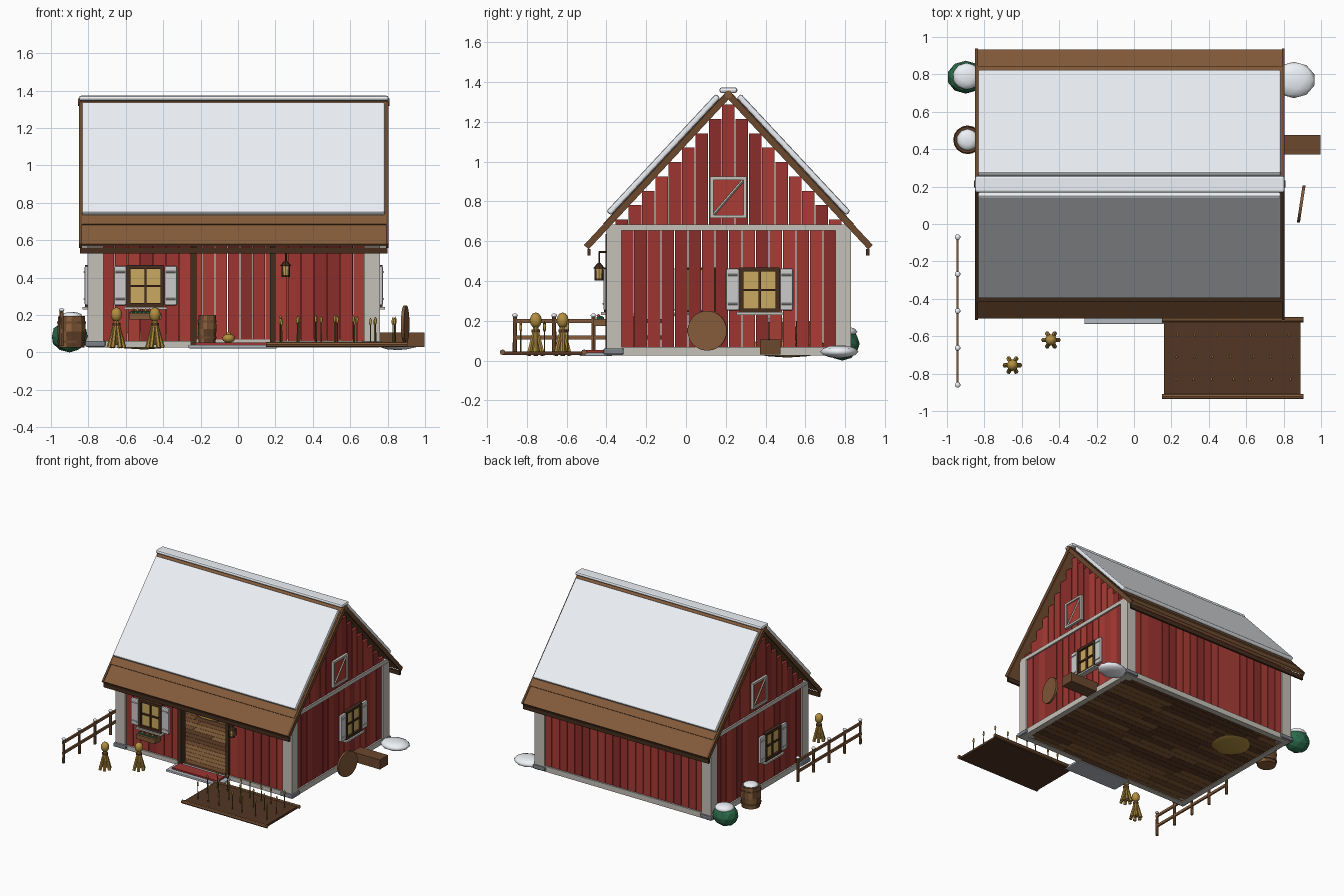
import bpy, bmesh, math, random
from mathutils import Matrix, Vector

if "Cube" in bpy.data.objects:
    bpy.data.objects.remove(bpy.data.objects["Cube"])

random.seed(4)
RED = [(.40, .045, .035), (.34, .036, .03), (.26, .027, .024)]
BROWN, DARK, MID = (.23, .105, .042), (.06, .026, .012), (.15, .065, .027)
WOOD = [(.25, .12, .045), (.17, .075, .03), (.11, .048, .02)]
CREAM, SNOW, STONE = (.56, .53, .48), (.85, .88, .92), (.2, .22, .25)
GOLD, GLASS, GREEN = (.45, .27, .05), (.6, .4, .12), (.025, .15, .07)
mats = {}


def mat(c):
    if c not in mats:
        m = bpy.data.materials.new("paint_%d" % len(mats))
        m.diffuse_color = (*c, 1)
        m.use_nodes = True
        m.node_tree.nodes["Principled BSDF"].inputs["Base Color"].default_value = m.diffuse_color
        mats[c] = m
    return mats[c]


def finish(name, bm, cols, bevel=0, smooth=False):
    bmesh.ops.recalc_face_normals(bm, faces=bm.faces)
    me = bpy.data.meshes.new(name)
    for f in bm.faces:
        f.smooth = smooth
    bm.to_mesh(me)
    bm.free()
    for c in cols:
        me.materials.append(mat(c))
    ob = bpy.data.objects.new(name, me)
    bpy.context.collection.objects.link(ob)
    if bevel:
        b = ob.modifiers.new("bevel", 'BEVEL')
        b.width, b.segments = bevel, 2
    return ob


def boxes(name, specs, col, M=Matrix(), bevel=0):
    """Boxes from (x0,x1,y0,y1,z0,z1); several colours are spread at random."""
    cols = col if isinstance(col, list) else [col]
    bm = bmesh.new()
    for x0, x1, y0, y1, z0, z1 in specs:
        T = M @ Matrix.Translation(((x0+x1)/2, (y0+y1)/2, (z0+z1)/2)) @ Matrix.Diagonal((x1-x0, y1-y0, z1-z0, 1))
        vs = bmesh.ops.create_cube(bm, size=1, matrix=T)['verts']
        k = random.randrange(len(cols))
        for f in {f for v in vs for f in v.link_faces}:
            f.material_index = k
    return finish(name, bm, cols, bevel)


def rods(name, specs, col, n=8, M=Matrix(), smooth=False):
    """Tapered cylinders from (start, end, r0, r1); several colours alternate by face."""
    cols = col if isinstance(col, list) else [col]
    bm = bmesh.new()
    for a, b, r0, r1 in specs:
        a, b = Vector(a), Vector(b)
        T = M @ Matrix.Translation((a+b)/2) @ (b-a).to_track_quat('Z', 'Y').to_matrix().to_4x4()
        bmesh.ops.create_cone(bm, cap_ends=True, segments=n, radius1=r0, radius2=r1, depth=(b-a).length, matrix=T)
    for i, f in enumerate(bm.faces):
        f.material_index = i % len(cols)
    return finish(name, bm, cols, 0, smooth)


def balls(name, specs, col, sub=2, smooth=True):
    bm = bmesh.new()
    for c, r in specs:
        bmesh.ops.create_icosphere(bm, subdivisions=sub, radius=1,
                                   matrix=Matrix.Translation(c) @ Matrix.Diagonal((*r, 1)))
    return finish(name, bm, [col], 0, smooth)


# House limits
XL, XR, YF, YB = -.79, .745, -.385, .815
YC, RZ, EAVE = .213, 1.35, .66
W, GAP, TH = .067, .004, .022


def span(a, b):
    n = round((b-a)/W)
    return [(a+(b-a)*i/n+GAP/2, a+(b-a)*(i+1)/n-GAP/2) for i in range(n)]


# Walls of vertical boards
boxes("back_wall", [(a, b, YB-TH, YB, .03, EAVE) for a, b in span(-.73, .685)], RED)
boxes("front_wall", [(a, b, YF, YF+TH, .03, EAVE) for p in ((-.73, -.245), (.195, .685))
                     for a, b in span(*p)], RED)
for side, x in (("left", XL), ("right", XR-TH)):
    boxes(side + "_wall", [(x, x+TH, a, b, .03, EAVE) for a, b in span(-.33, .756)], RED)
    gable = []
    for a, b in span(YC-.57, YC+.57):
        d = max(abs(a-YC), abs(b-YC))
        gable.append((x, x+TH, a, b, EAVE, max(EAVE+.02, RZ-.03-1.075*d)))
    boxes(side + "_gable", gable, RED)

# Cream corner posts, sills and top plates, with stone footings
xs, ys = ((-.805, -.72), (.675, .76)), ((-.40, -.325), (.752, .83))
boxes("corner_posts", [(*x, *y, .03, .655) for x in xs for y in ys], CREAM)
boxes("footings", [(x[0]-.012, x[1]+.012, y[0]-.015, y[1]+.012, .03, .062) for x in xs for y in ys], STONE, bevel=.008)
trim = []
for z0, z1 in ((.025, .068), (.653, .683)):
    trim += [(x0, x1, -.40, .83, z0, z1) for x0, x1 in ((XL-.012, XL+.03), (XR-.03, XR+.012))]
    trim.append((XL, XR, .785, .827, z0, z1))
trim += [(XL, -.25, YF-.012, YF+.03, .025, .06), (.2, XR, YF-.012, YF+.03, .025, .06),
         (XL, XR, YF-.012, YF+.03, .63, .67)]
boxes("wall_trim", trim, CREAM)

# Floor planks running along x with staggered joints
planks, n = [], 22
for i in range(n):
    y0, y1 = [-.37+1.17*k/n for k in (i, i+1)]
    cuts = [XL+.02, random.uniform(-.6, -.2), random.uniform(.0, .5), XR-.02]
    planks += [(a+.001, b-.001, y0+.001, y1-.001, .03, .05) for a, b in zip(cuts, cuts[1:])]
boxes("floor", planks, WOOD)

# Doorway frame, step and mat
boxes("door_frame", [(-.255, -.222, -.405, -.35, .04, .63), (.172, .2, -.405, -.35, .04, .63),
                     (-.255, .2, -.405, -.35, .59, .635)], DARK)
boxes("door_step", [(-.265, .21, -.535, -.37, .022, .04)], (.45, .48, .53), bevel=.005)
boxes("door_mat", [(-.23, .17, -.505, -.41, .04, .052)], RED[1])

# Roof: two plank layers, barge boards and snow on each slope
for s, side in ((-1, "front"), (1, "back")):
    c, sn = .682, .731
    M = Matrix(((1, 0, 0, 0), (0, s*c, s*sn, YC), (0, -sn, c, RZ), (0, 0, 0, 1)))
    boxes(side + "_roof", [(-.845, .80, 0, 1.055, -.02, 0), (-.835, .79, .02, .915, 0, .009)], BROWN, M)
    boxes(side + "_barge_boards", [(-.85, -.835, 0, 1.058, -.026, .006), (.79, .805, 0, 1.058, -.026, .006)], MID, M)
    boxes(side + "_roof_snow", [(-.835, .785, .05, .857, .009, .04)], SNOW, M, bevel=.01)
    y = YC+s*.70
    boxes(side + "_eave_rail", [(-.845, .80, y-.008, y+.008, .528, .56)], DARK)
rods("ridge_beam", [((-.855, YC, 1.338), (.81, YC, 1.338), .02, .02)], BROWN, 10)
boxes("ridge_snow", [(-.85, .805, .168, .258, 1.345, 1.373)], SNOW, bevel=.012)


# Windows with shutters, built facing -y and turned onto each wall
def window(name, loc, turn):
    M = Matrix.Translation(loc) @ Matrix.Rotation(turn, 4, 'Z')
    boxes(name + "_glass", [(-.088, .088, -.012, 0, -.1, .1)], GLASS, M)
    boxes(name + "_frame", [(-.1, -.08, -.028, 0, -.11, .11), (.08, .1, -.028, 0, -.11, .11),
                            (-.1, .1, -.028, 0, .092, .112), (-.1, .1, -.028, 0, -.112, -.092),
                            (-.006, .006, -.022, 0, -.1, .1), (-.09, .09, -.022, 0, -.006, .006)], DARK, M)
    boxes(name + "_sill", [(-.115, .115, -.042, 0, -.125, -.112)], CREAM, M)
    for s in (-1, 1):
        a, b = sorted((s*.102, s*.168))
        boxes(name + "_shutter", [(a, b, -.03, -.006, -.103, .107)], (.66, .66, .65), M, bevel=.008)
        rods(name + "_shutter_rails", [((a+.008, -.031, z), (b-.008, -.031, z), .005, .005)
                                       for z in (-.07, .075)], CREAM, 6, M)


window("front_window", (-.495, YF, .355), 0)
window("right_window", (XR, .37, .355), math.pi/2)
window("left_window", (XL, .056, .355), -math.pi/2)

# Loft hatches on both gables
for side, x, t in (("right", XR, 1), ("left", XL, -1)):
    M = Matrix.Translation((x, YC, .82)) @ Matrix.Rotation(t*math.pi/2, 4, 'Z')
    boxes(side + "_hatch_panel", [(-.08, .08, -.01, 0, -.095, .095)], RED[0], M)
    boxes(side + "_hatch_frame", [(-.092, -.076, -.02, 0, -.104, .104), (.076, .092, -.02, 0, -.104, .104),
                                  (-.092, .092, -.02, 0, .088, .104), (-.092, .092, -.02, 0, -.104, -.088)], CREAM, M)
    rods(side + "_hatch_brace", [((-.074, -.011, -.086), (.074, -.011, .086), .007, .007)], CREAM, 4, M)

# Flower box under the front window
boxes("flower_box", [(-.58, -.41, -.465, -.395, .175, .21)], BROWN)
balls("flower_leaves", [((-.565+.022*i, -.43, .212), (.018, .022, .014)) for i in range(7)], GREEN, 1, False)
for k, c in enumerate([(.6, .05, .04), (.75, .45, .05)]):
    balls("flowers", [((-.56+.044*i+.022*k, -.44, .226), (.008,)*3) for i in range(4-k)], c, 1)

# Lantern by the door
lx, ly = .255, -.437
rods("lantern_bracket", [((lx, -.38, .545), (lx, ly, .545), .005, .005), ((lx, ly, .548), (lx, ly, .49), .004, .004)], DARK, 6)
rods("lantern_glass", [((lx, ly, .412), (lx, ly, .465), .017, .021)], GLASS, 8)
rods("lantern_metal", [((lx, ly, .403), (lx, ly, .413), .022, .022), ((lx, ly, .463), (lx, ly, .49), .03, .008)]
     + [((lx+.02*i, ly+.02*j, .41), (lx+.02*i, ly+.02*j, .466), .003, .003) for i in (-1, 1) for j in (-1, 1)], DARK, 8)


# Barrels
def barrel(name, x, y, z0, z1, r):
    zm = (z0+z1)/2
    rods(name + "_staves", [((x, y, z0), (x, y, zm), r*.9, r), ((x, y, zm), (x, y, z1), r, r*.93)], WOOD, 16)
    for z in (z0+.03, z1-.035):
        rods(name + "_hoop", [((x, y, z-.006), (x, y, z+.006), r*1.01, r*1.01)], MID, 16)


barrel("yard_barrel", -.89, .45, .027, .195, .076)
balls("barrel_snow", [((-.89, .45, .195), (.058, .058, .022))], SNOW)
barrel("indoor_barrel", -.165, .6, .05, .2, .05)

# Indoor basket and hay pile
balls("bread_basket", [((-.05, .5, .075), (.035, .035, .025)), ((-.05, .5, .098), (.014, .014, .012))], GOLD)
balls("hay_pile", [((-.5, .51, .065), (.215, .215, .05))], GOLD)

# Crop bed with edging rails and sprouts
boxes("crop_bed", [(.16, .89, -.92, -.52, .028, .045)], (.085, .036, .017))
rods("crop_bed_rails", [((.15, y, .042), (.905, y, .042), .014, .014) for y in (-.922, -.512)], BROWN, 8)
sprouts = [(.225+.1*i+random.uniform(-.02, .02), y, random.uniform(.16, .18)) for i in range(7) for y in (-.83, -.711, -.594)]
rods("crop_stems", [((x, y, .04), (x, y, h), .004, .003) for x, y, h in sprouts], (.2, .16, .03), 5)
balls("crop_heads", [((x, y, h), (.008, .008, .024)) for x, y, h in sprouts], GOLD, 1)

# Wheat sheaves
for x, y in ((-.65, -.755), (-.444, -.62)):
    legs = []
    for i in range(6):
        a = i*math.pi/3
        legs.append(((x+.04*math.cos(a), y+.04*math.sin(a), .025), (x, y, .185), .013, .008))
    rods("sheaf_stalks", legs + [((x, y, .04), (x, y, .18), .02, .014)], GOLD, 6)
    rods("sheaf_tie", [((x, y, .142), (x, y, .156), .022, .022)], MID, 10)
    balls("sheaf_head", [((x, y, .202), (.031, .031, .04))], GOLD)

# Fence along the left front yard
posts = [-.86+.1975*i for i in range(5)]
rods("fence_posts", [((-.943, y, .035), (-.943, y, .225), .011, .01) for y in posts], BROWN, 8)
boxes("fence_rails", [(-.95, -.937, -.87, -.06, z-.01, z+.01) for z in (.115, .2)], BROWN)
balls("fence_snow", [((-.943, y, .227), (.015, .015, .01)) for y in posts], SNOW)

# Leaning disc and timber beside the right wall
d = Vector((math.cos(.15), -math.sin(.15), 0))*.008
p = Vector((.894, .107, .15))
rods("wooden_disc", [(p-d, p+d, .1, .1)], BROWN, 24)
boxes("timber_block", [(.75, .998, .372, .476, .03, .106)], MID)

# Snow drift and snowy bush at the back corners
balls("snow_drift", [((.855, .77, .045), (.115, .097, .033))], SNOW)
balls("bush", [((-.9, .785, .085), (.1, .088, .085))], GREEN, 2, False)
balls("bush_snow", [((-.895, .79, .145), (.075, .072, .028))], SNOW)
